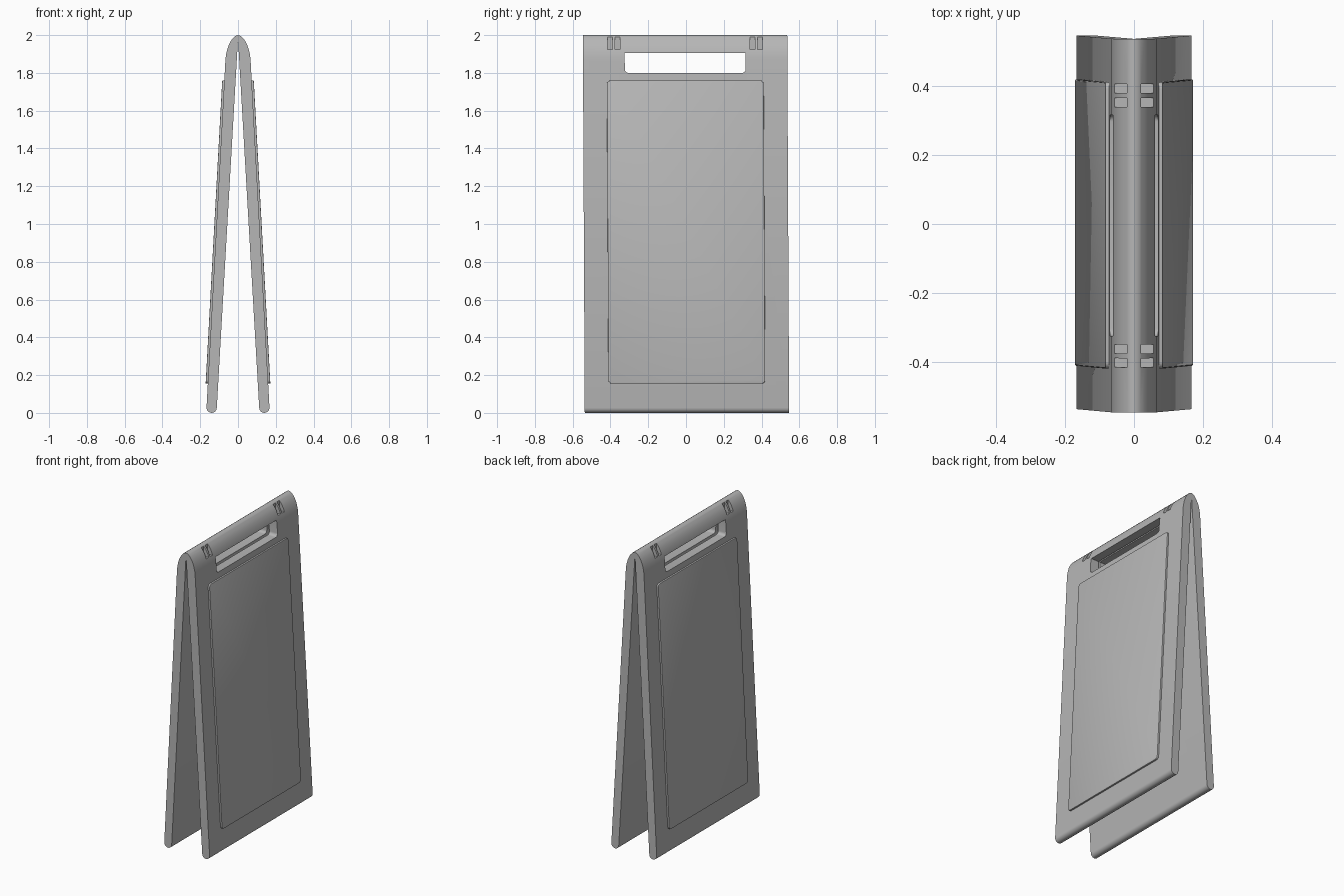
import bpy, bmesh, math
from mathutils import Vector

if "Cube" in bpy.data.objects:
    bpy.data.objects.remove(bpy.data.objects["Cube"])

HALF_W = 0.541
grey = bpy.data.materials.new("light grey plastic")
grey.use_nodes = True
grey.diffuse_color = (0.47, 0.47, 0.47, 1)
grey.node_tree.nodes["Principled BSDF"].inputs["Base Color"].default_value = grey.diffuse_color


def outer_x(z):
    """Outer surface of a leaning panel."""
    return 0.0665 + (1.87 - z) * 0.0547


def prism(name, outline, place, lo, hi):
    """Extrude a 2D outline between lo and hi; place maps (a, b, depth) to 3D."""
    bm = bmesh.new()
    rings = [[bm.verts.new(place(a, b, d)) for a, b in outline] for d in (lo, hi)]
    n = len(outline)
    for ring in rings:
        bm.faces.new(ring)
    for i in range(n):
        j = (i + 1) % n
        bm.faces.new((rings[0][i], rings[0][j], rings[1][j], rings[1][i]))
    bmesh.ops.recalc_face_normals(bm, faces=bm.faces)
    mesh = bpy.data.meshes.new(name)
    bm.to_mesh(mesh)
    bm.free()
    mesh.materials.append(grey)
    obj = bpy.data.objects.new(name, mesh)
    bpy.context.collection.objects.link(obj)
    return obj


def rounded_rect(w, z0, z1, r_low, r_high, steps=5):
    """Rectangle centred on a = 0, with rounded lower and upper corners."""
    pts = []
    for k, (sa, sb, r) in enumerate([(1, 1, r_high), (-1, 1, r_high), (-1, -1, r_low), (1, -1, r_low)]):
        c = Vector((sa * (w - r), (z1 - r) if sb > 0 else (z0 + r)))
        for i in range(steps + 1 if r else 1):
            t = (k + i / steps) * math.pi / 2
            pts.append((c.x + r * math.cos(t), c.y + r * math.sin(t)))
    return pts


def finish(obj, bevel=0):
    """Apply modifiers, lean the part slightly along y and smooth its curves."""
    if bevel:
        mod = obj.modifiers.new("soft_edge", 'BEVEL')
        mod.width, mod.segments, mod.limit_method = bevel, 2, 'ANGLE'
        mod.angle_limit = math.radians(40)
    bpy.ops.object.select_all(action='DESELECT')
    obj.select_set(True)
    bpy.context.view_layer.objects.active = obj
    for mod in list(obj.modifiers):
        bpy.ops.object.modifier_apply(modifier=mod.name)
    for v in obj.data.vertices:
        v.co.y += 0.005 * (1 - v.co.z)
    bpy.ops.object.shade_smooth_by_angle(angle=math.radians(35))


# Panel section: straight leg, rounded foot, domed top meeting the other panel
foot_c, foot_r = Vector((0.1395, 0.027)), 0.0272
section = [(0, 1.98)]
for i in range(9):
    t = math.pi + i * math.pi / 8
    section.append((foot_c.x + foot_r * math.cos(t), foot_c.y + foot_r * math.sin(t)))
section += [(0.0665, 1.87), (0.064, 1.893), (0.059, 1.917), (0.052, 1.94), (0.042, 1.962),
            (0.031, 1.979), (0.019, 1.992), (0.009, 1.998), (0, 2.0)]

for s, side in ((1, "left"), (-1, "right")):
    panel = prism(side + "_panel", section, lambda a, b, d: (s * a, d, b), -HALF_W, HALF_W)

    # Carrying handle opening
    across = lambda a, b, d: (s * d, a, b)
    cutters = [prism("handle_cutter", rounded_rect(0.32, 1.8, 1.905, 0.02, 0), across, -0.05, 0.3)]
    # Paired clip pockets in the dome
    for y in (-0.397, -0.357, 0.357, 0.397):
        pocket = [(0.02, 1.925), (0.09, 1.925), (0.09, 2.1), (0.02, 2.1)]
        cutters.append(prism("pocket_cutter", pocket, lambda a, b, d: (s * a, d, b), y - 0.013, y + 0.013))
    for cutter in cutters:
        cutter.hide_render = True
        mod = panel.modifiers.new("cut", 'BOOLEAN')
        mod.operation, mod.solver, mod.object = 'DIFFERENCE', 'EXACT', cutter
    finish(panel)
    for cutter in cutters:
        bpy.data.objects.remove(cutter)

    # Raised display board following the slope of the panel
    board = prism(side + "_display_board", rounded_rect(0.415, 0.155, 1.76, 0.02, 0.02),
                  lambda a, b, d: (s * (outer_x(b) + d), a, b), -0.008, 0.011)
    finish(board, 0.003)
